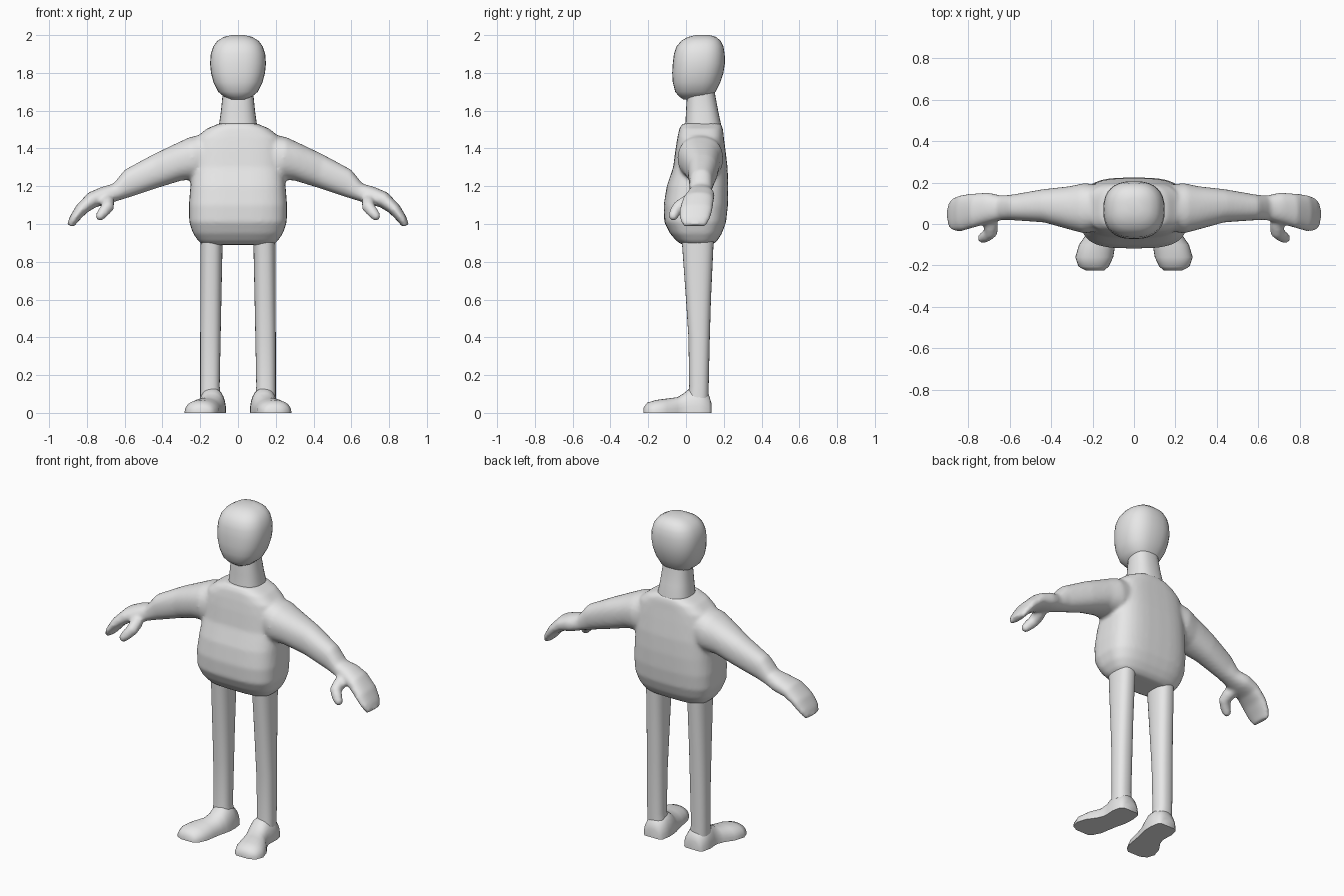
import bpy, bmesh, math
from mathutils import Vector

grey = bpy.data.materials.new("light grey")
grey.diffuse_color = (0.8, 0.8, 0.8, 1)


def power(t, e):
    return math.copysign(abs(t) ** (2 / e), t)


def loft(bm, sections, e=2.3, n=28, half=False):
    """Skin rounded rings given as (centre, u axis, v axis); half rings have a flat base."""
    rings = []
    count = n // 2 + 1 if half else n
    for c, u, v in sections:
        ring = []
        for k in range(count):
            a = math.tau * k / n
            p = Vector(c) + Vector(u) * power(math.cos(a), e) + Vector(v) * power(math.sin(a), e)
            ring.append(bm.verts.new(p))
        rings.append(ring)
    for a, b in zip(rings, rings[1:]):
        for k in range(count):
            j = (k + 1) % count
            bm.faces.new((a[k], a[j], b[j], b[k]))
    bm.faces.new(rings[0])
    bm.faces.new(rings[-1])


def upright(rows):
    """Rows of (z, x0, x1, y0, y1) to horizontal rings."""
    return [(((x0 + x1) / 2, (y0 + y1) / 2, z), ((x1 - x0) / 2, 0, 0), (0, (y1 - y0) / 2, 0))
            for z, x0, x1, y0, y1 in rows]


def mirrored(sections, side):
    return [tuple((side * p[0], p[1], p[2]) for p in s) for s in sections]


def finish(bm, name, angle=50):
    bmesh.ops.recalc_face_normals(bm, faces=bm.faces)
    me = bpy.data.meshes.new(name)
    bm.to_mesh(me)
    bm.free()
    me.materials.append(grey)
    ob = bpy.data.objects.new(name, me)
    bpy.context.collection.objects.link(ob)
    bpy.ops.object.select_all(action='DESELECT')
    ob.select_set(True)
    bpy.context.view_layer.objects.active = ob
    bpy.ops.object.shade_smooth_by_angle(angle=math.radians(angle))
    return ob


# Torso: z, half width, front y, back y
torso = [(0.89, 0.185, -0.02, 0.14), (0.91, 0.21, -0.05, 0.165), (0.95, 0.238, -0.085, 0.19),
         (1.01, 0.258, -0.115, 0.212), (1.1, 0.26, -0.118, 0.222), (1.2, 0.252, -0.102, 0.224),
         (1.3, 0.242, -0.068, 0.22), (1.4, 0.235, -0.055, 0.208), (1.46, 0.22, -0.045, 0.2),
         (1.505, 0.165, -0.035, 0.195), (1.532, 0.1, -0.02, 0.185)]
bm = bmesh.new()
loft(bm, upright([(z, -w, w, y0, y1) for z, w, y0, y1 in torso]), e=3.2, n=40)

# Arm and hand: top x, top z, bottom x, bottom z, front y, back y
arm = [(0.08, 1.50, 0.08, 1.25, -0.02, 0.18), (0.26, 1.458, 0.22, 1.235, -0.045, 0.197),
       (0.32, 1.43, 0.30, 1.23, -0.027, 0.182), (0.45, 1.368, 0.42, 1.193, 0.008, 0.168),
       (0.60, 1.287, 0.57, 1.143, 0.018, 0.142), (0.66, 1.213, 0.62, 1.128, 0.018, 0.137),
       (0.72, 1.197, 0.69, 1.105, 0.003, 0.152), (0.79, 1.167, 0.75, 1.09, -0.017, 0.147),
       (0.855, 1.10, 0.80, 1.06, -0.034, 0.142), (0.89, 1.04, 0.845, 1.015, -0.034, 0.128),
       (0.905, 0.995, 0.87, 0.985, -0.015, 0.105)]
arm_rings = [(((tx + bx) / 2, (y0 + y1) / 2, (tz + bz) / 2), (0, (y1 - y0) / 2, 0),
              ((tx - bx) / 2, 0, (tz - bz) / 2)) for tx, tz, bx, bz, y0, y1 in arm]

# Thumb: centre and radius along a bent path
thumb = [(0.70, 0.05, 1.14, 0.03), (0.69, 0.0, 1.115, 0.036), (0.69, -0.04, 1.09, 0.034),
         (0.715, -0.06, 1.06, 0.03), (0.735, -0.07, 1.035, 0.024), (0.742, -0.073, 1.022, 0.012)]
thumb_rings = []
for i, (x, y, z, r) in enumerate(thumb):
    a, b = thumb[max(i - 1, 0)], thumb[min(i + 1, len(thumb) - 1)]
    t = (Vector(b[:3]) - Vector(a[:3])).normalized()
    u = t.cross(Vector((0, 0, 1))).normalized()
    thumb_rings.append(((x, y, z), tuple(u * r), tuple(t.cross(u) * r)))

for side in (1, -1):
    loft(bm, mirrored(arm_rings, side), e=2.3)
    loft(bm, mirrored(thumb_rings, side), e=2, n=12)

# Fuse torso, arms and hands into one soft skin
body = finish(bm, "torso_and_arms", 180)
fuse = body.modifiers.new("fuse", 'REMESH')
fuse.mode = 'VOXEL'
fuse.voxel_size = 0.011
fuse.use_smooth_shade = True
soften = body.modifiers.new("soften", 'SMOOTH')
soften.factor = 0.5
soften.iterations = 5

# Neck
bm = bmesh.new()
loft(bm, upright([(1.48, -0.105, 0.105, -0.01, 0.19), (1.53, -0.1, 0.1, -0.003, 0.185),
                  (1.6, -0.09, 0.09, 0.0, 0.17), (1.68, -0.082, 0.082, 0.005, 0.155),
                  (1.74, -0.08, 0.08, 0.01, 0.15)]), e=2.5)
finish(bm, "neck")

# Head: z, half width, front y, back y
head = [(1.66, 0.04, -0.015, 0.1), (1.675, 0.075, -0.037, 0.135), (1.7, 0.105, -0.057, 0.157),
        (1.75, 0.13, -0.07, 0.182), (1.8, 0.143, -0.073, 0.198), (1.85, 0.148, -0.07, 0.206),
        (1.9, 0.144, -0.064, 0.205), (1.94, 0.131, -0.05, 0.198), (1.97, 0.109, -0.025, 0.183),
        (1.99, 0.076, 0.01, 0.16), (2.0, 0.035, 0.05, 0.125)]
bm = bmesh.new()
loft(bm, upright([(z, -w, w, y0, y1) for z, w, y0, y1 in head]), e=2.5, n=32)
finish(bm, "head", 60)

# Legs: z, inner x, outer x, front y, back y
leg = [(0.98, 0.075, 0.197, -0.03, 0.15), (0.88, 0.082, 0.198, -0.02, 0.145),
       (0.6, 0.088, 0.199, 0.0, 0.132), (0.4, 0.092, 0.2, 0.013, 0.126),
       (0.14, 0.097, 0.2, 0.017, 0.12), (0.08, 0.09, 0.2, 0.01, 0.12)]
# Feet: y, inner x, outer x, height
foot = [(0.135, 0.09, 0.185, 0.05), (0.12, 0.072, 0.202, 0.1), (0.07, 0.063, 0.213, 0.132),
        (0.02, 0.065, 0.21, 0.13), (-0.01, 0.07, 0.212, 0.105), (-0.045, 0.08, 0.227, 0.083),
        (-0.1, 0.09, 0.265, 0.076), (-0.16, 0.1, 0.283, 0.068),
        (-0.205, 0.122, 0.268, 0.054), (-0.225, 0.145, 0.23, 0.028)]
foot_rings = [(((x0 + x1) / 2, y, 0), ((x1 - x0) / 2, 0, 0), (0, 0, h)) for y, x0, x1, h in foot]

for side, label in ((1, "left"), (-1, "right")):
    bm = bmesh.new()
    loft(bm, mirrored(upright(leg), side), e=2.4)
    finish(bm, label + "_leg")
    bm = bmesh.new()
    loft(bm, mirrored(foot_rings, side), e=2.3, half=True)
    finish(bm, label + "_foot")
